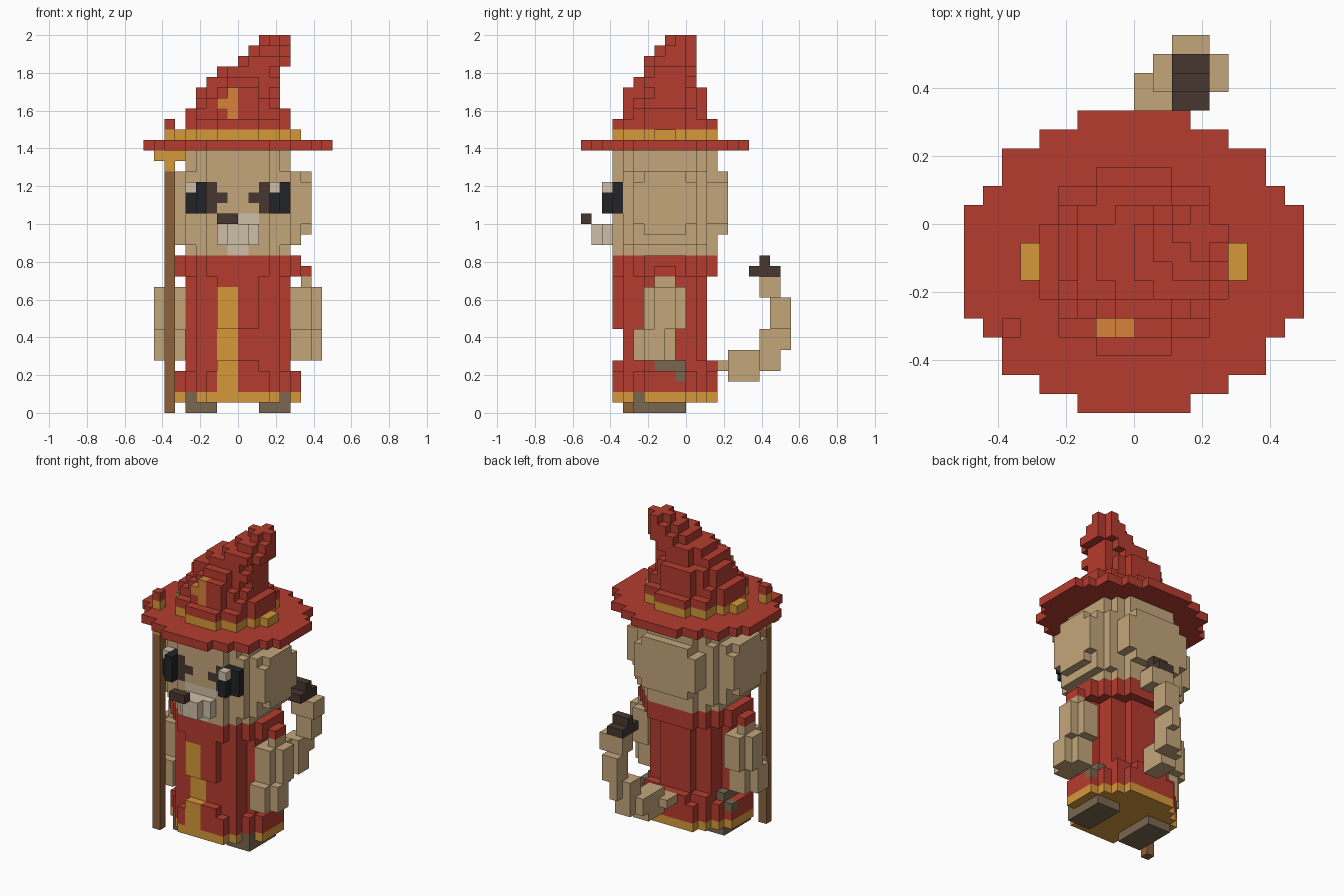
import bpy
import bmesh
from mathutils import Vector

cube = bpy.data.objects.get("Cube")
if cube:
    bpy.data.objects.remove(cube, do_unlink=True)

UNIT = 1 / 18  # edge of one block


def linear(channel):
    c = channel / 255
    return c / 12.92 if c <= 0.04045 else ((c + 0.055) / 1.055) ** 2.4


def material(name, hex_code):
    mat = bpy.data.materials.new(name)
    rgb = [linear(c) for c in bytes.fromhex(hex_code)] + [1.0]
    mat.use_nodes = True
    mat.diffuse_color = rgb
    shader = mat.node_tree.nodes["Principled BSDF"]
    shader.inputs["Base Color"].default_value = rgb
    shader.inputs["Roughness"].default_value = 0.9
    return mat


red = material("cloth red", "B53C2F")
fur = material("tan fur", "C4A67B")
gold = material("gold trim", "D6983A")
orange = material("orange patch", "D6823A")
dark = material("dark brown", "473730")
wood = material("staff wood", "8F623C")
black = material("eye black", "222427")
pale = material("pale muzzle", "CFC0A8")
leather = material("boot leather", "79674F")


def box(x, y, z):
    """Cells of a block; each argument is a (start, end) range."""
    return {(i, j, k) for i in range(*x) for j in range(*y) for k in range(*z)}


def disc(x, y, z, power=2):
    """Cells of a block whose plan is rounded to a superellipse."""
    def inside(cell):
        total = 0
        for c, (a, b) in zip(cell, (x, y)):
            total += abs((2 * c + 1 - a - b) / (b - a)) ** power
        return total <= 1
    return {cell for cell in box(x, y, z) if inside(cell)}


def mirror(cells):
    return cells | {(-1 - i, j, k) for i, j, k in cells}


def build(name, *layers):
    """Skin of the joined cells; later layers repaint earlier ones."""
    cells = {}
    for mat, group in layers:
        cells.update(dict.fromkeys(group, mat))
    mats = list(dict.fromkeys(cells.values()))
    bm = bmesh.new()
    verts = {}
    for cell, mat in cells.items():
        for axis in range(3):
            for side in (0, 1):
                near = list(cell)
                near[axis] += 2 * side - 1
                if tuple(near) in cells:
                    continue
                ring = []
                for u, v in ((0, 0), (1, 0), (1, 1), (0, 1)):
                    p = list(cell)
                    p[axis] += side
                    p[(axis + 1) % 3] += u
                    p[(axis + 2) % 3] += v
                    key = tuple(p)
                    if key not in verts:
                        verts[key] = bm.verts.new(Vector(key) * UNIT)
                    ring.append(verts[key])
                face = bm.faces.new(ring if side else ring[::-1])
                face.material_index = mats.index(mat)
    bmesh.ops.dissolve_limit(bm, angle_limit=0.01, verts=bm.verts[:],
                             edges=bm.edges[:], delimit={'MATERIAL'})
    mesh = bpy.data.meshes.new(name)
    bm.to_mesh(mesh)
    bm.free()
    for mat in mats:
        mesh.materials.append(mat)
    obj = bpy.data.objects.new(name, mesh)
    bpy.context.collection.objects.link(obj)


# Boots
build("boots", (leather, mirror(box((2, 5), (-5, 0), (0, 1)))))

# Robe with hem, front stripe, side openings and boot tips in the hem
skirt = disc((-6, 6), (-7, 3), (2, 4)) | disc((-5, 5), (-7, 3), (4, 5))
trunk = disc((-5, 5), (-7, 2), (5, 13)) - box((-5, 5), (-7, -6), (5, 8))
robe = skirt | trunk
stripe = {c for c in robe if c[0] in (-2, -1) and c[1] < -4 and c[2] < 12}
opening = mirror(box((4, 5), (-3, 0), (4, 5)) | box((5, 6), (-1, 0), (3, 4)))
build("robe", (red, robe), (gold, stripe),
      (gold, disc((-6, 6), (-7, 3), (1, 2))),
      (leather, opening | mirror(box((4, 5), (-5, -4), (1, 2)))))

# Collar
build("collar", (red, disc((-6, 6), (-7, 3), (13, 15))),
      (red, mirror(box((6, 7), (-3, -1), (13, 14)))))

# Arms, reaching slightly forward lower down
arm = (box((5, 7), (-4, 0), (8, 12)) | box((5, 7), (-5, -1), (5, 8))
       | box((7, 8), (-3, -1), (8, 12)) | box((7, 8), (-4, -2), (5, 8))
       | box((6, 7), (-3, -1), (12, 13)))
build("arms", (fur, mirror(arm)))

# Head: rounded core with cheek and back plates, painted eye rings and chin
core = disc((-5, 5), (-7, 3), (15, 25), 2.5)
wide = disc((-6, 6), (-6, 2), (16, 23), 4)
cheek = mirror(box((6, 7), (-5, 1), (18, 22)) | box((6, 7), (-4, 0), (17, 23)))
back = (box((-4, 4), (2, 4), (18, 22)) | box((-3, 3), (3, 4), (17, 23)))
rings = mirror(box((2, 3), (-7, -6), (19, 22)) | box((1, 2), (-7, -6), (20, 21)))
chin = box((-2, 2), (-7, -6), (16, 19)) | box((-1, 1), (-7, -6), (15, 16))
build("head", (fur, core | wide | cheek | back), (dark, rings), (pale, chin))

# Eyes wrapping round the face, with a glint on the same side of each
eyes = mirror(box((3, 4), (-8, -6), (19, 22)) | box((4, 5), (-7, -6), (19, 22)))
glints = box((3, 4), (-8, -7), (21, 22)) | box((-5, -4), (-7, -6), (21, 22))
build("eyes", (black, eyes), (pale, glints))

# Muzzle and nose
build("muzzle", (pale, box((-2, 2), (-8, -7), (16, 18))
                 | box((-1, 1), (-9, -8), (16, 18))))
build("nose", (dark, box((-2, 0), (-10, -9), (18, 19))))

# Hat brim and band
build("hat_brim", (red, disc((-9, 9), (-10, 6), (25, 26))))
build("hat_band", (gold, disc((-5, 5), (-7, 3), (26, 27))
                   | mirror(box((5, 6), (-3, -1), (26, 27)))))

# Hat cone: stacked rounded layers leaning towards the left
cone = box((0, 2), (-6, -5), (30, 31))
for x, y, z in (((-5, 5), (-7, 3), (27, 28)), ((-5, 5), (-6, 2), (28, 29)),
                ((-4, 4), (-6, 2), (29, 30)), ((-4, 4), (-5, 2), (30, 31)),
                ((-3, 4), (-5, 1), (31, 32)), ((-2, 4), (-4, 1), (32, 33)),
                ((0, 5), (-4, 1), (33, 34)), ((1, 5), (-3, 1), (34, 35)),
                ((2, 5), (-2, 1), (35, 36))):
    cone |= disc(x, y, z, 2 if z[0] < 33 else 1.5)
patch = box((-1, 0), (-6, -5), (28, 31)) | box((-2, -1), (-6, -5), (29, 30))
build("hat_cone", (red, cone), (orange, patch))

# Tail curling up and towards the left at the back
tail = (box((-1, 1), (2, 5), (4, 5)) | box((0, 2), (4, 7), (3, 6))
        | box((0, 2), (7, 8), (4, 6)) | box((1, 3), (7, 9), (4, 8))
        | box((2, 3), (9, 10), (6, 8)) | box((2, 4), (8, 10), (8, 11))
        | box((2, 5), (7, 9), (11, 13)))
tip = box((2, 4), (6, 9), (13, 14)) | box((2, 4), (7, 8), (14, 15))
build("tail", (fur, tail), (dark, tip))

# Staff with gold cross piece and red top
build("staff", (wood, box((-7, -6), (-6, -5), (0, 23))),
      (gold, box((-7, -6), (-6, -5), (23, 27))
       | box((-8, -5), (-6, -5), (24, 25))),
      (red, box((-7, -6), (-6, -5), (27, 28))))
